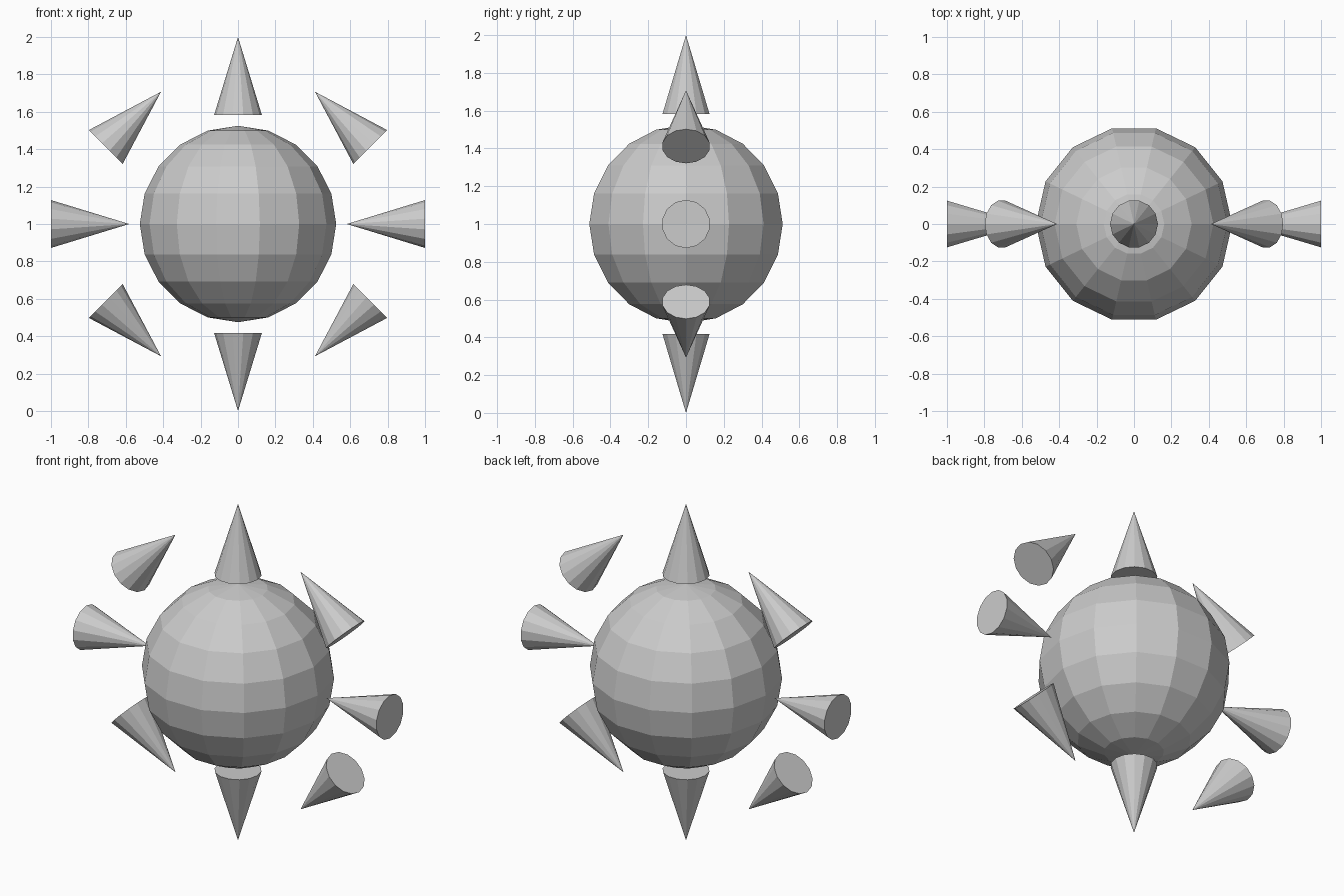
import bpy
from math import pi, sin, cos, radians
from mathutils import Matrix, Vector

cube = bpy.data.objects.get("Cube")
if cube:
    bpy.data.objects.remove(cube, do_unlink=True)

SIDES = 14
CENTRE = Vector((0, 0, 1))
RING = 0.791           # distance of each spike's middle from the centre
LENGTH = 0.418
RADIUS = 0.128

grey = bpy.data.materials.new("light_grey")
grey.use_nodes = True
colour = (0.6, 0.6, 0.6, 1)
grey.diffuse_color = colour
grey.node_tree.nodes["Principled BSDF"].inputs["Base Color"].default_value = colour


def finish(name, matrix):
    """Name, place and colour the active object, with a corner facing +x."""
    obj = bpy.context.object
    obj.name = name
    obj.data.transform(matrix @ Matrix.Rotation(pi / 2, 4, "Z"))
    obj.data.materials.append(grey)


def spike(name, position, tilt):
    """Cone whose tip is tilted from +z towards +x."""
    bpy.ops.mesh.primitive_cone_add(vertices=SIDES, radius1=RADIUS, radius2=0, depth=LENGTH)
    angle = radians(position)
    place = CENTRE + RING * Vector((sin(angle), 0, cos(angle)))
    finish(name, Matrix.Translation(place) @ Matrix.Rotation(radians(tilt), 4, "Y"))


# Faceted ball body
bpy.ops.mesh.primitive_uv_sphere_add(segments=SIDES, ring_count=10, radius=0.525)
finish("ball", Matrix.Translation(CENTRE))

# Spikes pointing straight out above and below
spike("top_spike", 0, 0)
spike("bottom_spike", 180, 180)

# Side spikes point inwards, diagonal ones lie along the ring
for side, label in ((1, "left"), (-1, "right")):
    spike(label + "_side_spike", side * 90, side * -90)
    spike(label + "_upper_spike", side * 45, side * -45)
    spike(label + "_lower_spike", side * 135, side * -135)
